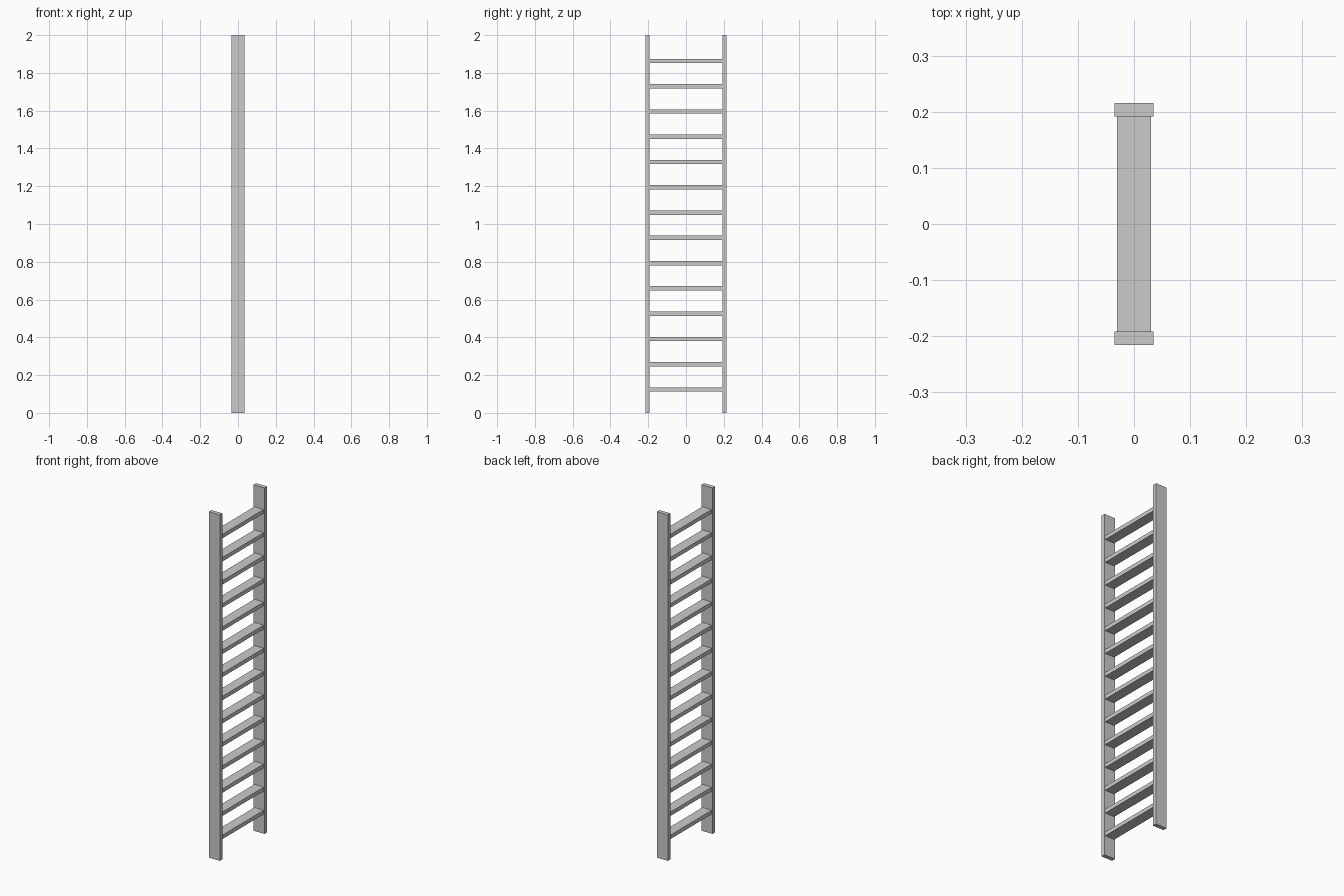
import bpy

if "Cube" in bpy.data.objects:
    bpy.data.objects.remove(bpy.data.objects["Cube"])

HEIGHT = 2.0
OUTER_Y, RAIL_T, RAIL_W = 0.2155, 0.0235, 0.07
RUNGS, FIRST_Z, LAST_Z = 14, 0.124, 1.863
RUNG_W, RUNG_T = 0.06, 0.023


def box(name, size, location):
    bpy.ops.mesh.primitive_cube_add(size=1, location=location)
    obj = bpy.context.object
    obj.name = name
    obj.scale = size
    bpy.ops.object.transform_apply(location=False, rotation=False, scale=True)
    return obj


# Upright side rails
for side, label in ((-1, "front"), (1, "back")):
    box(f"{label}_rail", (RAIL_W, RAIL_T, HEIGHT),
        (0, side * (OUTER_Y - RAIL_T / 2), HEIGHT / 2))

# Evenly spaced flat rungs, fitted between the rails
step = (LAST_Z - FIRST_Z) / (RUNGS - 1)
for i in range(RUNGS):
    box(f"rung_{i + 1:02d}", (RUNG_W, 2 * (OUTER_Y - RAIL_T), RUNG_T),
        (0, 0, FIRST_Z + i * step))
